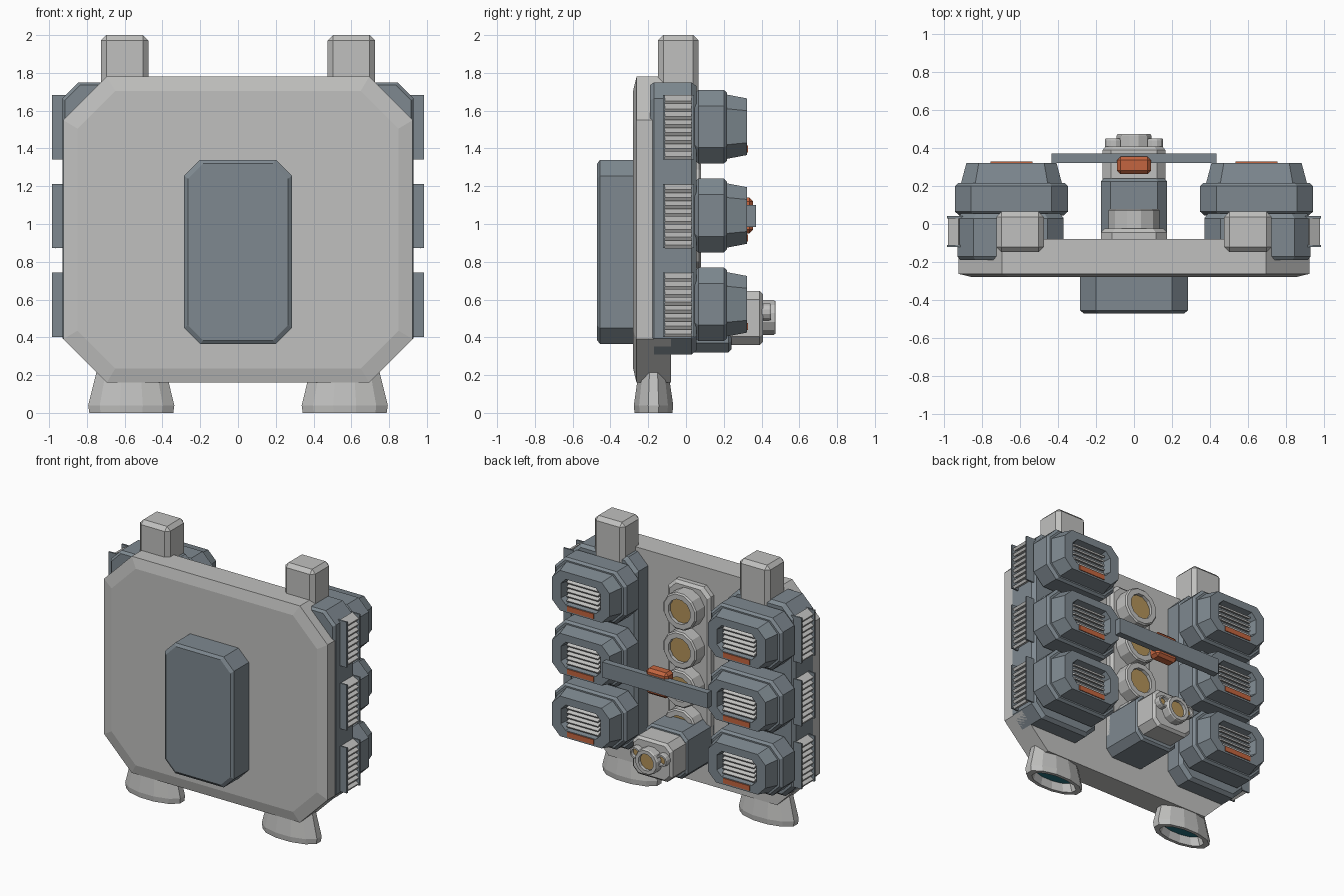
import bpy, bmesh, math
from mathutils import Vector, Matrix

if "Cube" in bpy.data.objects:
    bpy.data.objects.remove(bpy.data.objects["Cube"])


def material(name, r, g, b):
    m = bpy.data.materials.new(name)
    m.use_nodes = True
    m.diffuse_color = (r, g, b, 1)
    bsdf = next(n for n in m.node_tree.nodes if n.type == 'BSDF_PRINCIPLED')
    bsdf.inputs["Base Color"].default_value = (r, g, b, 1)
    bsdf.inputs["Roughness"].default_value = 0.7
    return m


light = material("light_grey", 0.53, 0.53, 0.52)
dark = material("slate_grey", 0.21, 0.25, 0.28)
orange = material("orange", 0.55, 0.13, 0.05)
brass = material("brass", 0.45, 0.29, 0.10)
teal = material("teal", 0.02, 0.17, 0.22)


def finish(name, bm, mats):
    bmesh.ops.recalc_face_normals(bm, faces=bm.faces)
    mesh = bpy.data.meshes.new(name)
    bm.to_mesh(mesh)
    bm.free()
    for m in mats:
        mesh.materials.append(m)
    ob = bpy.data.objects.new(name, mesh)
    bpy.context.collection.objects.link(ob)
    return ob


def octagon(a, b, c):
    quarter = [(a, b - c), (a - c, b)]
    top = quarter + [(-u, v) for u, v in reversed(quarter)]
    return top + [(-u, -v) for u, v in top]


def ellipse(a, b, n):
    return [(a * math.cos(math.tau * (i + 0.5) / n), b * math.sin(math.tau * (i + 0.5) / n))
            for i in range(n)]


def loft(name, centre, axis, sections, mats, inner=99):
    """Skin (position, outline) sections; steps after 'inner' use the second material."""
    bm = bmesh.new()
    rings = []
    for t, outline in sections:
        pts = [(u, t, v) if axis == 'Y' else (u, v, t) for u, v in outline]
        rings.append([bm.verts.new(Vector(centre) + Vector(p)) for p in pts])
    n = len(rings[0])
    bm.faces.new(rings[0])
    for k in range(1, len(rings)):
        a, b = rings[k - 1], rings[k]
        for i in range(n):
            j = (i + 1) % n
            bm.faces.new((a[i], a[j], b[j], b[i])).material_index = int(k > inner)
    bm.faces.new(rings[-1]).material_index = int(len(rings) > inner)
    return finish(name, bm, mats)


def box(name, x, y, z, mat, bevel=0.0, tilt=None):
    """Box from ranges, optionally bevelled and rotated about its centre."""
    bm = bmesh.new()
    bmesh.ops.create_cube(bm, size=1)
    bm.transform(Matrix.Diagonal((x[1] - x[0], y[1] - y[0], z[1] - z[0], 1)))
    if tilt:
        bm.transform(Matrix.Rotation(math.radians(tilt[0]), 4, tilt[1]))
    if bevel:
        bmesh.ops.bevel(bm, geom=bm.edges[:], offset=bevel, segments=1, affect='EDGES')
    bm.transform(Matrix.Translation((sum(x) / 2, sum(y) / 2, sum(z) / 2)))
    return finish(name, bm, [mat])


def ring_lens(name, x, z, y0, y1, r, n=12):
    """Collar with a recessed brass disc."""
    hole, deep = r * 0.66, y1 - 0.025
    loft(name, (x, 0, z), 'Y',
         [(y0, ellipse(r, r, n)), (y1 - 0.01, ellipse(r, r, n)),
          (y1, ellipse(r * 0.93, r * 0.93, n)), (y1, ellipse(hole, hole, n)),
          (deep, ellipse(hole, hole, n))], [light, brass], 4)


# Main plate and raised front panel
loft("main_plate", (0, 0, 0.97), 'Y',
     [(-0.28, octagon(0.85, 0.735, 0.2)), (-0.262, octagon(0.925, 0.81, 0.23)),
      (-0.08, octagon(0.925, 0.81, 0.23))], [light])
loft("front_panel", (0, 0, 0.852), 'Y',
     [(-0.47, octagon(0.265, 0.468, 0.08)), (-0.455, octagon(0.285, 0.488, 0.085)),
      (-0.27, octagon(0.285, 0.488, 0.085))], [dark])

# Spine strip with its row of lenses
loft("spine_strip", (0, 0, 1.03), 'Y',
     [(-0.09, octagon(0.175, 0.62, 0.06)), (-0.045, octagon(0.175, 0.62, 0.06)),
      (-0.025, octagon(0.155, 0.6, 0.055))], [light])
for i in range(4):
    ring_lens("spine_lens", 0, 1.48 - 0.29 * i, -0.04, 0.08, 0.14)

# Lower projector
loft("projector_base", (0, 0, 0.495), 'Y',
     [(-0.08, octagon(0.175, 0.175, 0.05)), (0.225, octagon(0.175, 0.175, 0.05)),
      (0.24, octagon(0.16, 0.16, 0.045))], [dark])
loft("projector_head", (0, 0, 0.502), 'Y',
     [(0.23, octagon(0.165, 0.143, 0.045)), (0.39, octagon(0.165, 0.143, 0.045)),
      (0.408, octagon(0.148, 0.126, 0.04))], [light])
ring_lens("projector_lens", 0, 0.505, 0.4, 0.475, 0.095)
for s in (-1, 1):
    ring_lens("projector_side_lens", s * 0.108, 0.535, 0.4, 0.45, 0.047)

# Cross bar and clip
box("cross_bar", (-0.435, 0.435), (0.322, 0.37), (0.985, 1.1), dark)
box("bar_clip", (-0.09, 0.09), (0.262, 0.356), (0.95, 1.14), orange, 0.02)

for s in (-1, 1):
    cx = s * 0.645

    def span(a, b):
        return tuple(sorted((s * a, s * b)))

    # Column carrying the pods
    loft("side_column", (s * 0.65, 0, 1.03), 'Y',
         [(-0.19, octagon(0.265, 0.705, 0.08)), (-0.17, octagon(0.28, 0.72, 0.085)),
          (0.03, octagon(0.28, 0.72, 0.085)), (0.055, octagon(0.26, 0.7, 0.08))], [dark])

    # Shoulder post
    box("shoulder_post", span(0.475, 0.725), (-0.148, 0.066), (1.55, 2.0), light, 0.028)

    # Hollow nozzle foot
    loft("nozzle_foot", (s * 0.565, -0.172, 0), 'Z',
         [(0.24, ellipse(0.185, 0.078, 12)), (0.04, ellipse(0.236, 0.108, 12)),
          (0.0, ellipse(0.23, 0.104, 12)), (0.0, ellipse(0.185, 0.08, 12)),
          (0.06, ellipse(0.165, 0.07, 12))], [light, teal], 4)

    for k in range(3):
        cz = 1.515 - 0.47 * k

        # Stepped pod with a recessed opening
        loft("pod", (cx, 0, cz), 'Y',
             [(0.045, octagon(0.275, 0.175, 0.08)), (0.065, octagon(0.297, 0.195, 0.085)),
              (0.2, octagon(0.297, 0.195, 0.085)), (0.217, octagon(0.28, 0.18, 0.08)),
              (0.217, octagon(0.265, 0.17, 0.075)), (0.322, octagon(0.237, 0.15, 0.065)),
              (0.322, octagon(0.165, 0.095, 0.04)), (0.26, octagon(0.155, 0.085, 0.035))],
             [dark])
        for j in range(5):
            z = cz + (j - 2) * 0.034
            box("pod_slat", (cx - 0.13, cx + 0.13), (0.265, 0.305), (z - 0.006, z + 0.006),
                light, tilt=(-25, 'X'))
        box("pod_marker", (cx - 0.11, cx + 0.11), (0.32, 0.328), (cz - 0.137, cz - 0.1), orange)

        # Louvred side vent
        vz = cz - 0.003
        for y in (-0.116, 0.036):
            box("vent_flange", span(0.9, 0.985), (y - 0.006, y + 0.006),
                (vz - 0.17, vz + 0.17), dark)
        for j in range(8):
            z = vz + (j - 3.5) * 0.042
            box("vent_slat", span(0.915, 0.978), (-0.112, 0.032), (z - 0.01, z + 0.01),
                light, tilt=(s * 30, 'Y'))
